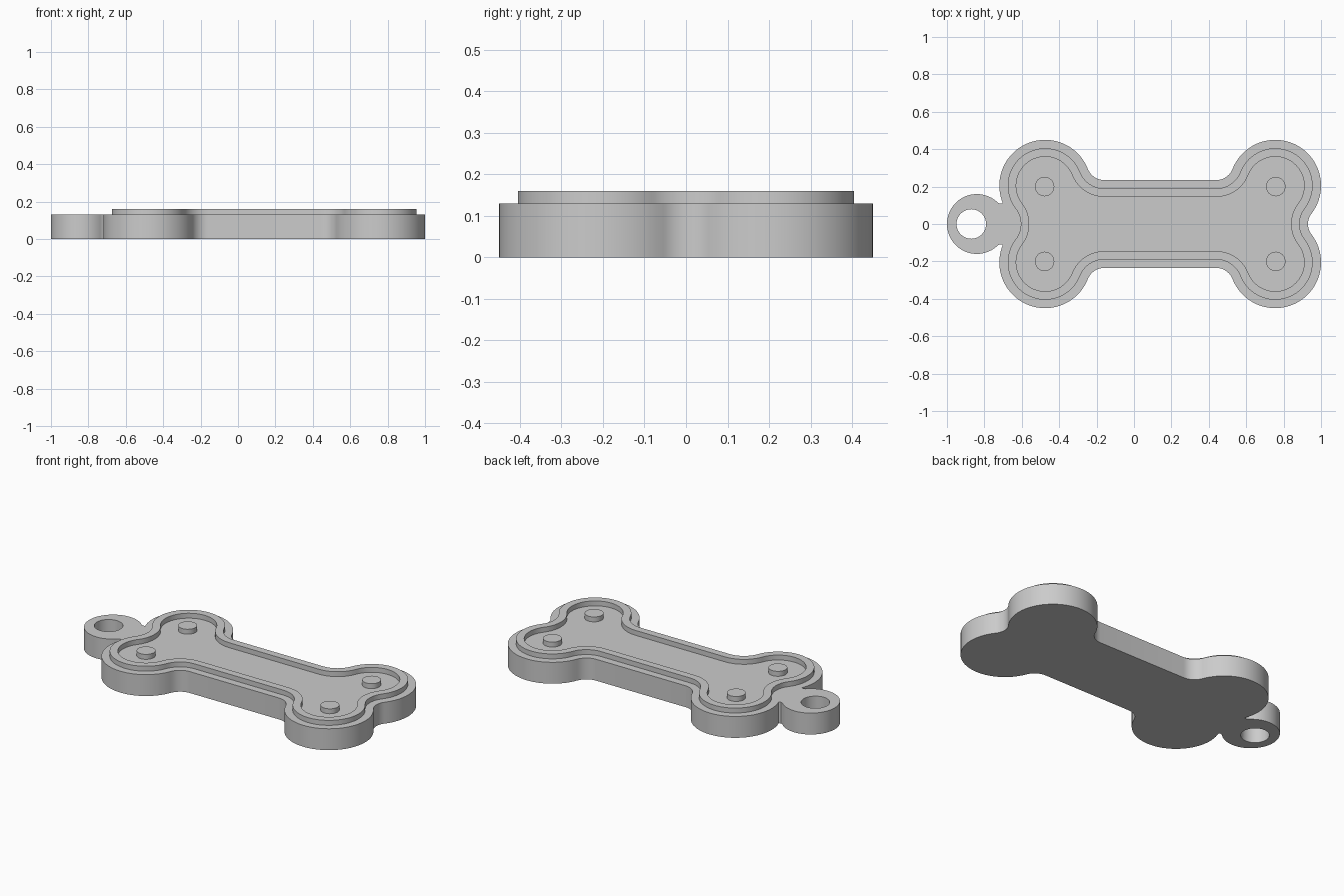
import bpy, bmesh, math
from math import cos, sin, atan2, pi

if "Cube" in bpy.data.objects:
    bpy.data.objects.remove(bpy.data.objects["Cube"])

BASE_H, TOP_H = 0.13, 0.16
CX = 0.14                                   # middle of the bone in x
LOBE, LOBE_R = (0.615, 0.205), 0.245        # knob centre (from CX) and radius
NOTCH, NOTCH_R = (0.88, 0.0), 0.09          # hollow between two knobs
FILLET, FILLET_R = (0.30, 0.328), 0.093     # hollow between knob and shaft
RING_X, RING_R, NECK = -0.84, 0.16, 0.112
HOLE_X, HOLE_R = -0.87, 0.079

grey = bpy.data.materials.new("light_grey")
grey.diffuse_color = (0.6, 0.6, 0.6, 1)
grey.use_nodes = True
grey.node_tree.nodes["Principled BSDF"].inputs["Base Color"].default_value = grey.diffuse_color


def arc(c, r, a, b, n):
    return [(c[0] + r * cos(a + (b - a) * i / n), c[1] + r * sin(a + (b - a) * i / n))
            for i in range(n + 1)]


def circle(c, r, n):
    return arc(c, r, 0, 2 * pi, n)[:-1]


def quarter(d):
    """Right back quarter of the bone outline, moved inwards by d."""
    a1 = atan2(NOTCH[1] - LOBE[1], NOTCH[0] - LOBE[0])
    a2 = atan2(FILLET[1] - LOBE[1], FILLET[0] - LOBE[0])
    return (arc(NOTCH, NOTCH_R + d, pi, a1 + pi, 8)
            + arc(LOBE, LOBE_R - d, a1, a2, 40)[1:]
            + arc(FILLET, FILLET_R + d, a2 - pi, -pi / 2, 10)[1:])


def bone(d):
    """Whole bone outline, counter-clockwise."""
    q = quarter(d)
    back = q + [(-x, y) for x, y in reversed(q)]
    front = [(x, -y) for x, y in reversed(back)][1:-1]
    return [(x + CX, y) for x, y in back + front]


def tag_outline():
    """Bone outline joined to the ring by a short neck."""
    q = quarter(0)
    left = [(-x, y) for x, y in reversed(q) if y > NECK]
    back = [(x + CX, y) for x, y in q + left]
    a = math.asin(NECK / RING_R)
    lobe_x = CX - LOBE[0] - math.sqrt(LOBE_R ** 2 - (LOBE[1] - NECK) ** 2)
    back += [(lobe_x, NECK), (lobe_x - 0.012, NECK - 0.004)]
    front = [(x, -y) for x, y in reversed(back)][:-1]
    return back + arc((RING_X, 0), RING_R, a, 2 * pi - a, 48) + front


def slab(name, loops, z0, z1):
    """Fill the loops (inner ones become holes) and extrude from z0 to z1."""
    bm = bmesh.new()
    for loop in loops:
        vs = [bm.verts.new((x, y, z0)) for x, y in loop]
        for i, v in enumerate(vs):
            bm.edges.new((v, vs[(i + 1) % len(vs)]))
    bmesh.ops.triangle_fill(bm, use_beauty=True, edges=bm.edges[:], normal=(0, 0, 1))
    ext = bmesh.ops.extrude_face_region(bm, geom=bm.faces[:], use_keep_orig=True)
    for v in ext["geom"]:
        if isinstance(v, bmesh.types.BMVert):
            v.co.z = z1
    bmesh.ops.recalc_face_normals(bm, faces=bm.faces[:])
    me = bpy.data.meshes.new(name)
    bm.to_mesh(me)
    bm.free()
    me.materials.append(grey)
    ob = bpy.data.objects.new(name, me)
    bpy.context.collection.objects.link(ob)
    bpy.ops.object.select_all(action='DESELECT')
    ob.select_set(True)
    bpy.context.view_layer.objects.active = ob
    bpy.ops.object.shade_smooth_by_angle(angle=math.radians(30))


# Bone plate with key ring eyelet
slab("base_plate", [tag_outline(), circle((HOLE_X, 0), HOLE_R, 40)], 0, BASE_H)
# Raised rim following the bone outline
slab("raised_rim", [bone(0.045), bone(0.09)], BASE_H, TOP_H)
# Round stud in each knob
for sx in (-1, 1):
    for sy in (-1, 1):
        side = ("left" if sx < 0 else "right") + ("_front" if sy < 0 else "_back")
        slab("stud_" + side, [circle((CX + sx * 0.618, sy * 0.2), 0.052, 24)],
             BASE_H, TOP_H)
